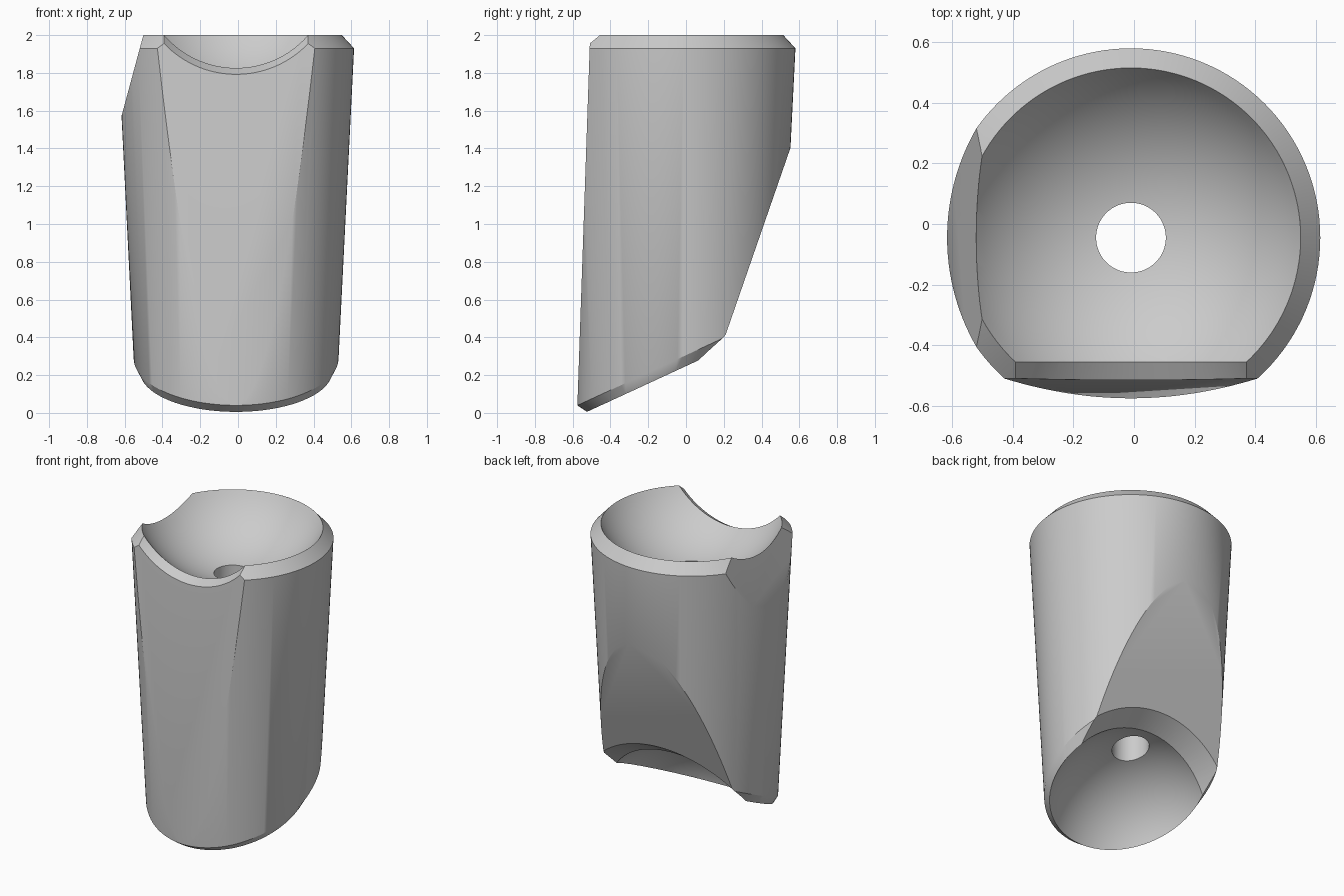
import bpy, bmesh, math
from mathutils import Vector

cube = bpy.data.objects.get("Cube")
if cube:
    bpy.data.objects.remove(cube, do_unlink=True)

SIDES = 128
CX, CY = -0.01, -0.045        # limb axis
BASE_R, TAPER = 0.528, 0.05   # wall radius = BASE_R + TAPER * z
SLOPE = 0.4615                # tilt of the lower end

grey = bpy.data.materials.new("light_grey")
grey.use_nodes = True
grey.diffuse_color = (0.6, 0.6, 0.6, 1)
grey.node_tree.nodes["Principled BSDF"].inputs["Base Color"].default_value = (0.6, 0.6, 0.6, 1)


def add_object(name, bm):
    mesh = bpy.data.meshes.new(name)
    bmesh.ops.recalc_face_normals(bm, faces=bm.faces)
    bm.to_mesh(mesh)
    bm.free()
    obj = bpy.data.objects.new(name, mesh)
    bpy.context.collection.objects.link(obj)
    return obj


def wall_point(t, level, slope=0.0):
    """Point on the tapered wall where it meets the plane z = level + slope * y."""
    r = (BASE_R + TAPER * (level + slope * CY)) / (1 - TAPER * slope * math.sin(t))
    y = CY + r * math.sin(t)
    return CX + r * math.cos(t), y, level + slope * y


def lower_rim(t):
    """Circle lying in the tilted lower plane."""
    c = math.cos(math.atan(SLOPE))
    y = -0.063 + 0.508 * c * math.sin(t)
    return CX + 0.508 * math.cos(t), y, 0.2473 + SLOPE * y


def upper_rim(t):
    return CX + 0.56 * math.cos(t), CY + 0.56 * math.sin(t), 2.0


# Tapered body with chamfered ends
sections = [
    lower_rim,
    lambda t: wall_point(t, 0.3053, SLOPE),
    lambda t: wall_point(t, 1.93),
    upper_rim,
]
bm = bmesh.new()
rings = [[bm.verts.new(f(2 * math.pi * i / SIDES)) for i in range(SIDES)] for f in sections]
for a, b in zip(rings, rings[1:]):
    for i in range(SIDES):
        j = (i + 1) % SIDES
        bm.faces.new((a[i], a[j], b[j], b[i]))
bm.faces.new(rings[0][::-1])
bm.faces.new(rings[-1])

# Flats on the front, the upper side and the lower back
flats = [
    ((0, -0.51, 1.93), (0, -1, 0.0344)),
    ((-0.52, 0, 1.93), (-0.36, 0, 0.097)),
    ((0, 0.205, 0.40), (0, 0.98, -0.34)),
]
for point, normal in flats:
    cut = bmesh.ops.bisect_plane(bm, geom=bm.verts[:] + bm.edges[:] + bm.faces[:],
                                 plane_co=point, plane_no=normal, clear_outer=True)
    edges = [e for e in cut["geom_cut"] if isinstance(e, bmesh.types.BMEdge)]
    bmesh.ops.holes_fill(bm, edges=edges, sides=0)
body = add_object("limb_segment", bm)


def ball(name, centre, radius):
    bm = bmesh.new()
    bmesh.ops.create_uvsphere(bm, u_segments=96, v_segments=48, radius=radius)
    obj = add_object(name, bm)
    obj.location = centre
    return obj


def frustum(name, start, end, r1, r2):
    start, end = Vector(start), Vector(end)
    bm = bmesh.new()
    bmesh.ops.create_cone(bm, cap_ends=True, segments=SIDES, radius1=r1, radius2=r2,
                          depth=(end - start).length)
    obj = add_object(name, bm)
    obj.rotation_euler = (end - start).to_track_quat("Z", "Y").to_euler()
    obj.location = (start + end) / 2
    return obj


# Ball sockets, chamfers where they break through the flats, and the cord hole
foot = Vector((CX, 0.028, -0.108))
out = Vector((0, 0.945, -0.328))
cutters = [
    ball("upper_socket", (CX, CY, 2.33), 0.65),
    ball("lower_socket", (CX, 0.099, -0.133), 0.639),
    frustum("front_chamfer", (CX, -0.3, 2.33), (CX, -0.7, 2.33), 0.417, 0.642),
    frustum("back_chamfer", foot - out * 0.3, foot + out * 0.1, 0.345, 0.865),
    frustum("cord_hole", (CX, CY, 0.3), (CX, CY, 1.9), 0.115, 0.115),
]
bpy.context.view_layer.objects.active = body
body.select_set(True)
for cutter in cutters:
    cutter.hide_render = True
    mod = body.modifiers.new(cutter.name, "BOOLEAN")
    mod.operation = "DIFFERENCE"
    mod.solver = "EXACT"
    mod.object = cutter
    bpy.ops.object.modifier_apply(modifier=mod.name)
    bpy.data.objects.remove(cutter, do_unlink=True)

body.data.materials.clear()
body.data.materials.append(grey)
bpy.ops.object.shade_smooth_by_angle(angle=math.radians(30))
